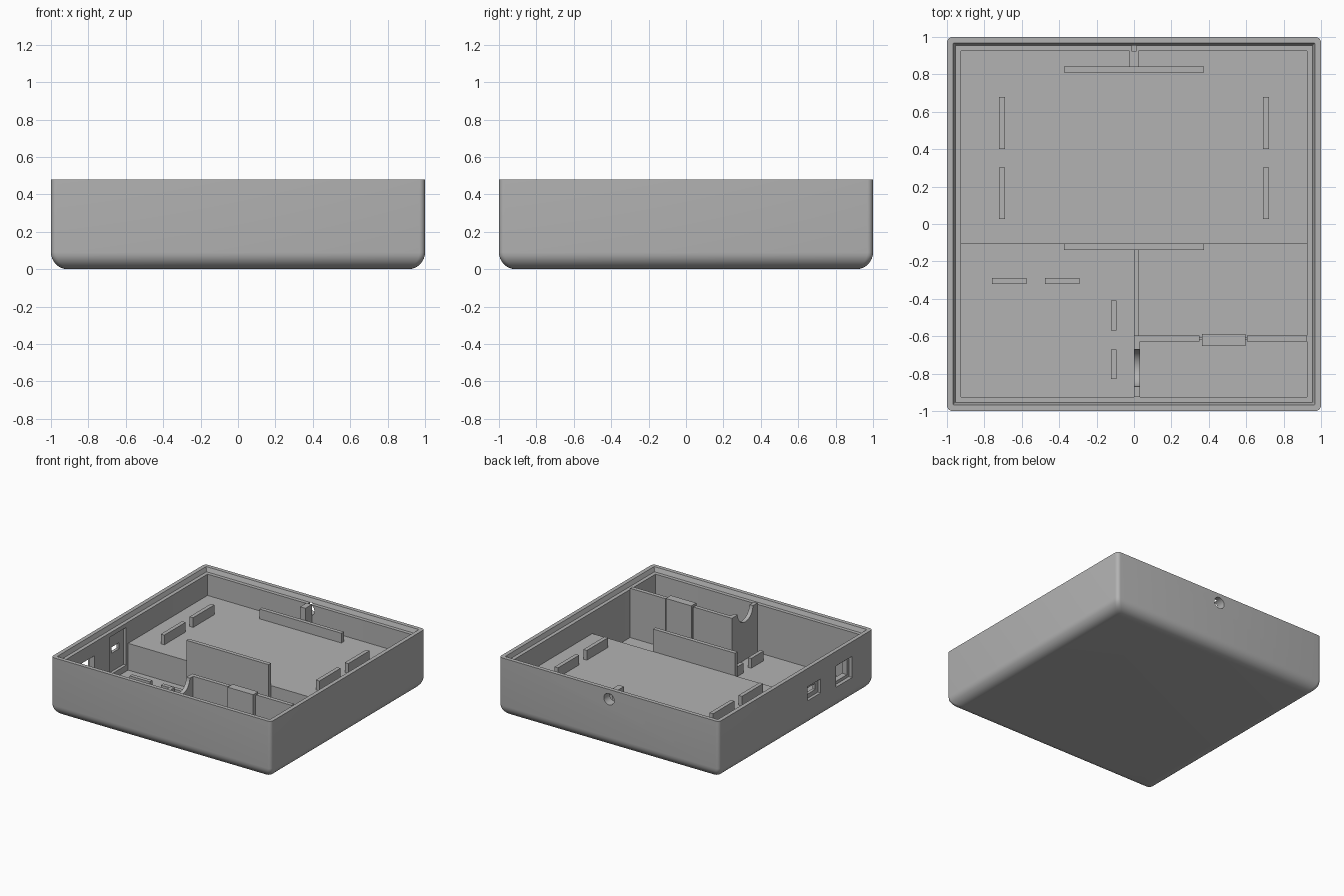
import bpy, bmesh, math
from mathutils import Matrix

old = bpy.data.objects.get("Cube")
if old:
    bpy.data.objects.remove(old, do_unlink=True)

GREY = (0.45, 0.45, 0.45, 1)
mat = bpy.data.materials.new("plain grey")
mat.use_nodes = True
mat.diffuse_color = GREY
mat.node_tree.nodes["Principled BSDF"].inputs["Base Color"].default_value = GREY

WALL, FLOOR, DECK, TOP, HIGH, RIB = 0.925, 0.05, 0.27, 0.48, 0.455, 0.08


def finish(name, bm):
    bmesh.ops.recalc_face_normals(bm, faces=bm.faces)
    me = bpy.data.meshes.new(name)
    bm.to_mesh(me)
    bm.free()
    me.materials.append(mat)
    ob = bpy.data.objects.new(name, me)
    bpy.context.collection.objects.link(ob)
    return ob


def box(name, x0, x1, y0, y1, z0, z1):
    bm = bmesh.new()
    bmesh.ops.create_cube(bm, size=1)
    for v in bm.verts:
        v.co.x = x1 if v.co.x > 0 else x0
        v.co.y = y1 if v.co.y > 0 else y0
        v.co.z = z1 if v.co.z > 0 else z0
    return finish(name, bm)


def cylinder(name, radius, depth, axis, centre):
    bm = bmesh.new()
    turn = Matrix.Rotation(math.pi / 2, 4, axis)
    bmesh.ops.create_cone(bm, cap_ends=True, segments=40, radius1=radius, radius2=radius,
                          depth=depth, matrix=Matrix.Translation(centre) @ turn)
    return finish(name, bm)


def activate(ob):
    bpy.ops.object.select_all(action='DESELECT')
    ob.select_set(True)
    bpy.context.view_layer.objects.active = ob


def cut(ob, cutters):
    for c in cutters:
        c.hide_render = True
        mod = ob.modifiers.new("cut", 'BOOLEAN')
        mod.operation, mod.solver, mod.object = 'DIFFERENCE', 'EXACT', c
        activate(ob)
        bpy.ops.object.modifier_apply(modifier=mod.name)
        bpy.data.objects.remove(c, do_unlink=True)


def smooth(ob):
    activate(ob)
    bpy.ops.object.shade_smooth_by_angle(angle=math.radians(30))


def rounded_square(bm, half, radius, z, steps=5):
    ring = []
    for corner in range(4):
        for i in range(steps + 1):
            a = math.pi / 2 * (corner + i / steps)
            sx = 1 if corner in (0, 3) else -1
            sy = 1 if corner in (0, 1) else -1
            ring.append(bm.verts.new((sx * (half - radius) + radius * math.cos(a),
                                      sy * (half - radius) + radius * math.sin(a), z)))
    return ring


# Tray: rounded bottom edge, outer walls, stepped rim, inner walls and floor
FILLET = 0.09
profile = []
for i in range(9):
    a = math.pi / 2 * i / 8
    profile.append((1 - FILLET + FILLET * math.sin(a), 0.03, FILLET * (1 - math.cos(a))))
profile += [(1, 0.03, TOP), (0.967, 0.004, TOP), (0.955, 0.004, 0.445),
            (WALL, 0.004, 0.445), (WALL, 0.004, FLOOR)]
bm = bmesh.new()
rings = [rounded_square(bm, *p) for p in profile]
for lower, upper in zip(rings, rings[1:]):
    n = len(lower)
    for i in range(n):
        j = (i + 1) % n
        bm.faces.new((lower[i], lower[j], upper[j], upper[i]))
bm.faces.new(rings[0])
bm.faces.new(rings[-1])
tray = finish("tray", bm)

# Wall openings: plug recess with slot, socket window, round button hole
cut(tray, [
    box("port_outer_recess", -1.1, -0.975, -0.32, -0.15, 0.215, 0.33),
    box("port_inner_recess", -0.95, -0.9, -0.34, -0.13, 0.1, 0.41),
    box("port_slot", -1.05, -0.85, -0.285, -0.185, 0.25, 0.3),
    box("window_recess", -1.1, -0.97, -0.73, -0.52, 0.185, 0.36),
    box("window_hole", -1.05, -0.85, -0.705, -0.545, 0.21, 0.335),
    cylinder("button_hole", 0.047, 0.3, 'X', (0, 1, 0.4)),
])
smooth(tray)

# Raised rear deck
box("rear_deck", -WALL, WALL, -0.105, WALL, FLOOR, DECK)

# Board ribs on the deck
for side, x in (("left", 0.705), ("right", -0.705)):
    for place, y in (("rear", 0.54), ("front", 0.165)):
        box(f"{side}_{place}_deck_rib", x - 0.016, x + 0.016, y - 0.138, y + 0.138,
            DECK, DECK + RIB)
box("rear_cross_rib", -0.373, 0.373, 0.81, 0.842, DECK, DECK + RIB)
box("button_post", -0.024, 0.024, 0.84, WALL, DECK, 0.45)

# Tall panel at the deck edge
box("middle_panel", -0.373, 0.373, -0.138, -0.105, FLOOR, HIGH)

# Ribs on the lower floor
for name, x in (("outer", -0.667), ("inner", -0.383)):
    box(f"{name}_floor_rib", x - 0.092, x + 0.092, -0.322, -0.29, FLOOR, FLOOR + RIB)
for name, y in (("rear", -0.49), ("front", -0.75)):
    box(f"{name}_side_rib", -0.124, -0.094, y - 0.08, y + 0.08, FLOOR, FLOOR + RIB)
box("low_divider", 0, 0.026, -0.595, -0.138, FLOOR, FLOOR + RIB)

# Front compartment: notched divider and cross wall with thicker plate
divider = box("notched_divider", 0, 0.032, -WALL, -0.595, FLOOR, HIGH)
cut(divider, [cylinder("cable_notch", 0.1, 0.2, 'Y', (0.015, -0.77, HIGH + 0.005))])
smooth(divider)
box("cross_wall_inner", 0.032, 0.35, -0.628, -0.595, FLOOR, HIGH)
box("cross_wall_outer", 0.605, WALL, -0.628, -0.595, FLOOR, HIGH)
box("cross_wall_web", 0.34, 0.615, -0.62, -0.604, FLOOR, HIGH - 0.01)
box("cross_wall_plate", 0.363, 0.595, -0.652, -0.587, FLOOR, HIGH + 0.008)
